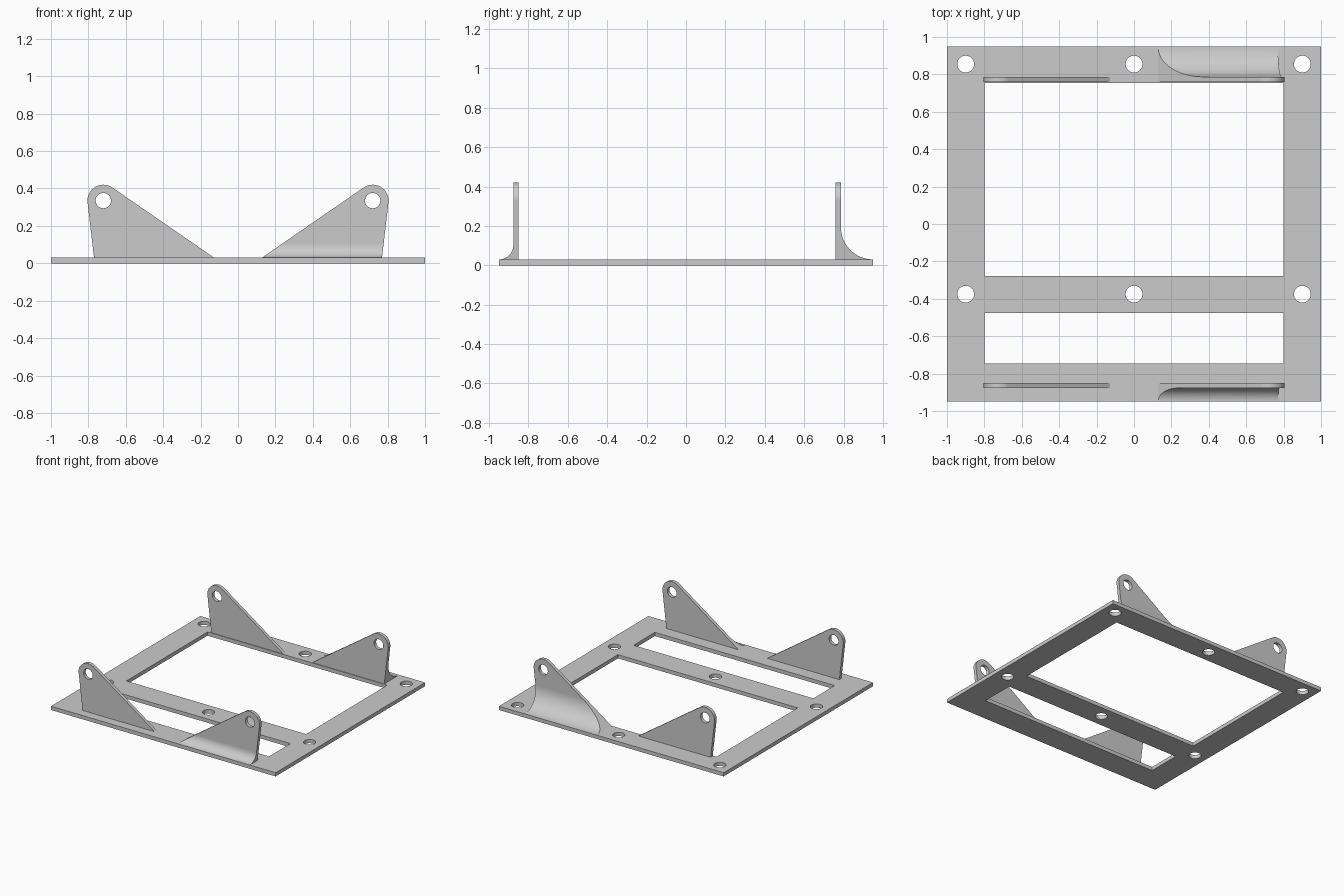
import bpy, bmesh
from math import pi, sin, cos, atan2, acos, radians
from mathutils import Matrix, Vector

cube = bpy.data.objects.get("Cube")
if cube:
    bpy.data.objects.remove(cube, do_unlink=True)

# Single plain grey material
grey = bpy.data.materials.new("plain_grey")
grey.use_nodes = True
colour = (0.6, 0.6, 0.6, 1)
grey.diffuse_color = colour
grey.node_tree.nodes["Principled BSDF"].inputs["Base Color"].default_value = colour

PLATE = 0.03        # plate thickness
SHEET = 0.027       # bracket thickness
EYE = Vector((0.72, 0.335))
EYE_R = 0.085
INNER = Vector((0.128, PLATE))
OUTER = Vector((0.77, PLATE))


def finish(name, bm):
    """Clean the mesh, shade it and add it to the scene."""
    bmesh.ops.remove_doubles(bm, verts=bm.verts, dist=1e-5)
    bmesh.ops.recalc_face_normals(bm, faces=bm.faces)
    mesh = bpy.data.meshes.new(name)
    bm.to_mesh(mesh)
    bm.free()
    mesh.materials.append(grey)
    obj = bpy.data.objects.new(name, mesh)
    bpy.context.collection.objects.link(obj)
    bpy.ops.object.select_all(action='DESELECT')
    obj.select_set(True)
    bpy.context.view_layer.objects.active = obj
    bpy.ops.object.shade_smooth_by_angle(angle=radians(30))
    return obj


def cut_sheet(name, loops, thickness, matrix):
    """Extrude an outline with holes, centred on its own plane."""
    curve = bpy.data.curves.new(name + "_outline", 'CURVE')
    curve.dimensions = '2D'
    curve.fill_mode = 'BOTH'
    curve.extrude = thickness / 2
    for loop in loops:
        spline = curve.splines.new('POLY')
        spline.points.add(len(loop) - 1)
        for point, (x, y) in zip(spline.points, loop):
            point.co = (x, y, 0, 1)
        spline.use_cyclic_u = True
    helper = bpy.data.objects.new(name + "_outline", curve)
    mesh = bpy.data.meshes.new_from_object(helper)
    bm = bmesh.new()
    bm.from_mesh(mesh)
    bm.transform(matrix)
    bpy.data.objects.remove(helper)
    bpy.data.curves.remove(curve)
    bpy.data.meshes.remove(mesh)
    return finish(name, bm)


def arc(centre, r, start, end, steps):
    return [(centre[0] + r * cos(start + (end - start) * i / steps),
             centre[1] + r * sin(start + (end - start) * i / steps))
            for i in range(steps + 1)]


def circle(centre, r, steps=40):
    return arc(centre, r, 0, 2 * pi, steps)[:-1]


def rect(x0, x1, y0, y1):
    return [(x0, y0), (x1, y0), (x1, y1), (x0, y1)]


def tangent_angle(point, side):
    """Angle on the eye where a line from point touches it."""
    d = point - EYE
    return atan2(d.y, d.x) + side * acos(EYE_R / d.length)


# Base plate with two windows and six bolt holes
loops = [rect(-1, 1, -0.95, 0.95),
         rect(-0.8, 0.8, -0.277, 0.755),
         rect(-0.8, 0.8, -0.747, -0.476)]
loops += [circle((x, y), 0.045) for x in (-0.9, 0, 0.9) for y in (0.855, -0.375)]
cut_sheet("base_plate", loops, PLATE, Matrix.Translation((0, 0, PLATE / 2)))

# Bracket outline: straight base, two tangent edges and a rounded eye
a_out = tangent_angle(OUTER, 1)
a_in = tangent_angle(INNER, -1) % (2 * pi)
tip = arc(EYE, EYE_R, a_out, a_in, 32)
outline = [tuple(INNER), tuple(OUTER)] + tip
upright = Matrix.Rotation(pi / 2, 4, 'X')

# Four upright brackets, mirrored left and right
for end, y in (("front", -0.8635), ("back", 0.7735)):
    for side, sx in (("left", 1), ("right", -1)):
        shape = [[(sx * px, pz) for px, pz in loop]
                 for loop in (outline, circle(EYE, 0.041))]
        cut_sheet(f"{end}_{side}_bracket", shape, SHEET,
                  Matrix.Translation((0, y, 0)) @ upright)


def edge_x(foot, touch, z):
    return foot.x + (touch[0] - foot.x) * (z - foot.y) / (touch[1] - foot.y)


# Concave fillets on the left brackets, trimmed to the bracket outline
def fillet(name, y0, y1, steps=20):
    bm = bmesh.new()
    r = abs(y1 - y0)
    rows = []
    for i in range(steps + 1):
        t = pi / 2 * (1 - i / steps)
        z = PLATE + r * (1 - sin(t))
        y = y0 + (y1 - y0) * (1 - cos(t))
        xa = edge_x(INNER, tip[-1], z)
        xb = edge_x(OUTER, tip[0], z)
        rows.append([bm.verts.new((x, v, z))
                     for x, v in ((xa, y0), (xa, y), (xb, y), (xb, y0))])
    bm.faces.new(rows[0])
    for low, high in zip(rows, rows[1:]):
        for j in range(4):
            k = (j + 1) % 4
            bm.faces.new((low[j], low[k], high[k], high[j]))
    finish(name, bm)


fillet("back_left_fillet", 0.787, 0.95)
fillet("front_left_fillet", -0.877, -0.95)
